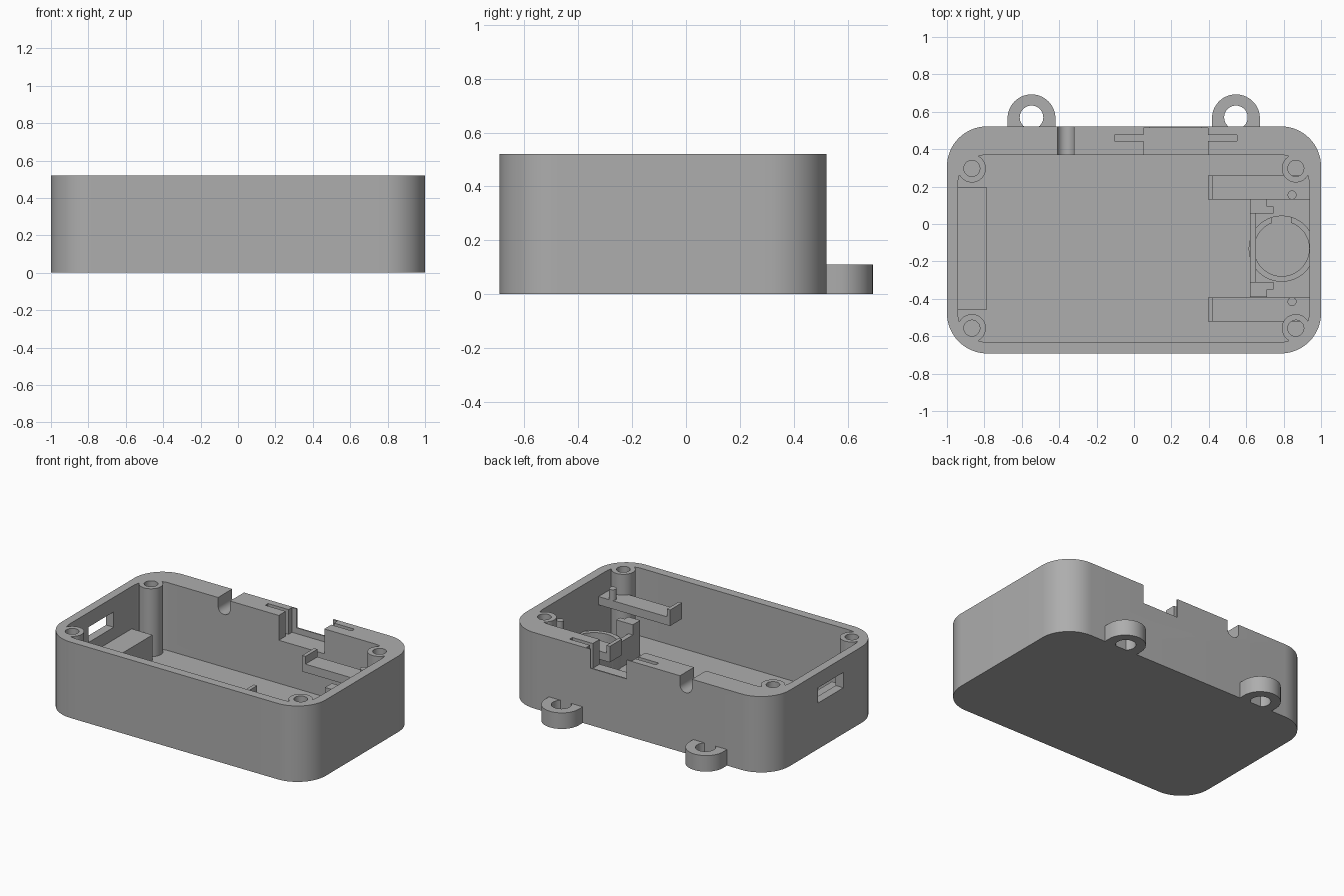
import bpy, bmesh, math

if "Cube" in bpy.data.objects:
    bpy.data.objects.remove(bpy.data.objects["Cube"])

plastic = bpy.data.materials.new("grey plastic")
plastic.diffuse_color = (0.42, 0.42, 0.42, 1)
plastic.use_nodes = True
plastic.node_tree.nodes["Principled BSDF"].inputs["Base Color"].default_value = plastic.diffuse_color


def prism(name, pts, z0, z1):
    """Extrude a closed xy outline between two heights."""
    bm = bmesh.new()
    face = bm.faces.new([bm.verts.new((x, y, z0)) for x, y in pts])
    ext = bmesh.ops.extrude_face_region(bm, geom=[face])
    verts = [g for g in ext["geom"] if isinstance(g, bmesh.types.BMVert)]
    bmesh.ops.translate(bm, verts=verts, vec=(0, 0, z1 - z0))
    bmesh.ops.recalc_face_normals(bm, faces=bm.faces)
    mesh = bpy.data.meshes.new(name)
    bm.to_mesh(mesh)
    bm.free()
    mesh.materials.append(plastic)
    ob = bpy.data.objects.new(name, mesh)
    bpy.context.collection.objects.link(ob)
    return ob


def arc(cx, cy, r, a0, a1, n):
    return [(cx + r * math.cos(math.radians(a0 + (a1 - a0) * i / n)),
             cy + r * math.sin(math.radians(a0 + (a1 - a0) * i / n))) for i in range(n + 1)]


def box(name, x0, x1, y0, y1, z0, z1):
    return prism(name, [(x0, y0), (x1, y0), (x1, y1), (x0, y1)], z0, z1)


def cyl(name, x, y, r, z0, z1, n=40):
    return prism(name, arc(x, y, r, 0, 360, n)[:-1], z0, z1)


def rounded(name, x0, x1, y0, y1, r, z0, z1):
    pts = (arc(x1 - r, y1 - r, r, 0, 90, 16) + arc(x0 + r, y1 - r, r, 90, 180, 16)
           + arc(x0 + r, y0 + r, r, 180, 270, 16) + arc(x1 - r, y0 + r, r, 270, 360, 16))
    return prism(name, pts, z0, z1)


def combine(ob, others, op="DIFFERENCE"):
    """Apply boolean operations and remove the helper solids."""
    for other in others:
        mod = ob.modifiers.new("cut", "BOOLEAN")
        mod.operation, mod.solver, mod.object = op, "EXACT", other
        bpy.context.view_layer.objects.active = ob
        bpy.ops.object.modifier_apply(modifier=mod.name)
        bpy.data.objects.remove(other)


FLOOR, TOP, BACK = 0.055, 0.52, 0.522
corners = [(x, y) for x in (-0.867, 0.865) for y in (-0.557, 0.297)]

# Case: cavity leaves the corner screw posts standing
case = rounded("case", -1, 1, -0.692, BACK, 0.215, 0, TOP)
cavity = rounded("cavity", -0.942, 0.937, -0.632, 0.37, 0.16, FLOOR, 0.8)
combine(cavity, [cyl("post", x, y, 0.075, -0.1, 1) for x, y in corners])
combine(case, [cavity])
combine(case, [cyl("screw_hole", x, y, 0.043, 0.12, 0.8, 28) for x, y in corners])

# Left window, connector recess, its card slot and its outer opening
combine(case, [
    box("window", -1.1, -0.9, -0.275, 0.0, 0.315, 0.42),
    box("recess", 0.05, 0.395, 0.3, 0.513, 0.35, 0.8),
    box("slot", -0.105, 0.55, 0.445, 0.475, 0.35, 0.8),
    box("opening", 0.085, 0.36, 0.48, 0.6, 0.39, 0.8),
])

# Round-bottomed cable notch, drawn in xz and turned to run along y
notch = prism("cable_notch", arc(-0.365, 0.46, 0.045, 180, 360, 16)
              + [(-0.32, 0.8), (-0.41, 0.8)], -0.6, -0.3)
notch.rotation_euler.x = math.pi / 2
bpy.context.view_layer.update()
combine(case, [notch])

# Mounting ears on the back
for side, x in (("left", -0.548), ("right", 0.545)):
    ear = prism("mounting_ear_" + side, arc(x, 0.565, 0.128, 0, 180, 28)
                + [(x - 0.128, BACK), (x + 0.128, BACK)], 0, 0.11)
    combine(ear, [cyl("ear_hole", x, 0.57, 0.063, -0.1, 0.3)])

# Ledge under the window
box("window_ledge", -0.944, -0.785, -0.457, 0.195, FLOOR - 0.01, 0.23)

# Support arms with end lip and locating pin
for side, y, pin in (("back", 0.13, 0.155), ("front", -0.522, -0.415)):
    arm = prism("support_arm_" + side, [(0.395, y), (0.945, y), (0.945, y + 0.13),
                                        (0.395, y + 0.13)], 0.32, 0.377)
    box("arm_lip_" + side, 0.395, 0.42, y, y + 0.13, 0.37, 0.43)
    cyl("locating_pin_" + side, 0.845, pin, 0.024, 0.37, 0.45, 20)

# Bracket: upright plate with a clip at each end
box("bracket_plate", 0.62, 0.653, -0.39, 0.13, FLOOR - 0.01, 0.23)
for side, y0, y1 in (("back", 0.055, 0.13), ("front", -0.39, -0.31)):
    box("bracket_block_" + side, 0.62, 0.71, y0, y1, FLOOR - 0.01, 0.3)
    mid = (y0 + y1) / 2
    a, b = (y0, mid) if side == "back" else (mid, y1)
    box("bracket_hook_" + side, 0.70, 0.745, a, b, FLOOR - 0.01, 0.3)

# Open ring seat beside the right wall
seat = prism("ring_seat", arc(0.79, -0.132, 0.177, 0, 360, 56)[:-1], FLOOR - 0.01, 0.2)
combine(seat, [
    cyl("seat_bore", 0.79, -0.132, 0.147, FLOOR + 0.02, 0.5, 56),
    box("seat_gap", 0.735, 0.84, -0.05, 0.2, FLOOR + 0.02, 0.5),
    box("wall_trim", 0.945, 1.2, -0.5, 0.3, 0, 0.5),
])

# Smooth curved sides, sharp edges
for ob in list(bpy.context.scene.objects):
    bpy.ops.object.select_all(action="DESELECT")
    ob.select_set(True)
    bpy.context.view_layer.objects.active = ob
    bpy.ops.object.shade_smooth_by_angle(angle=math.radians(30))
